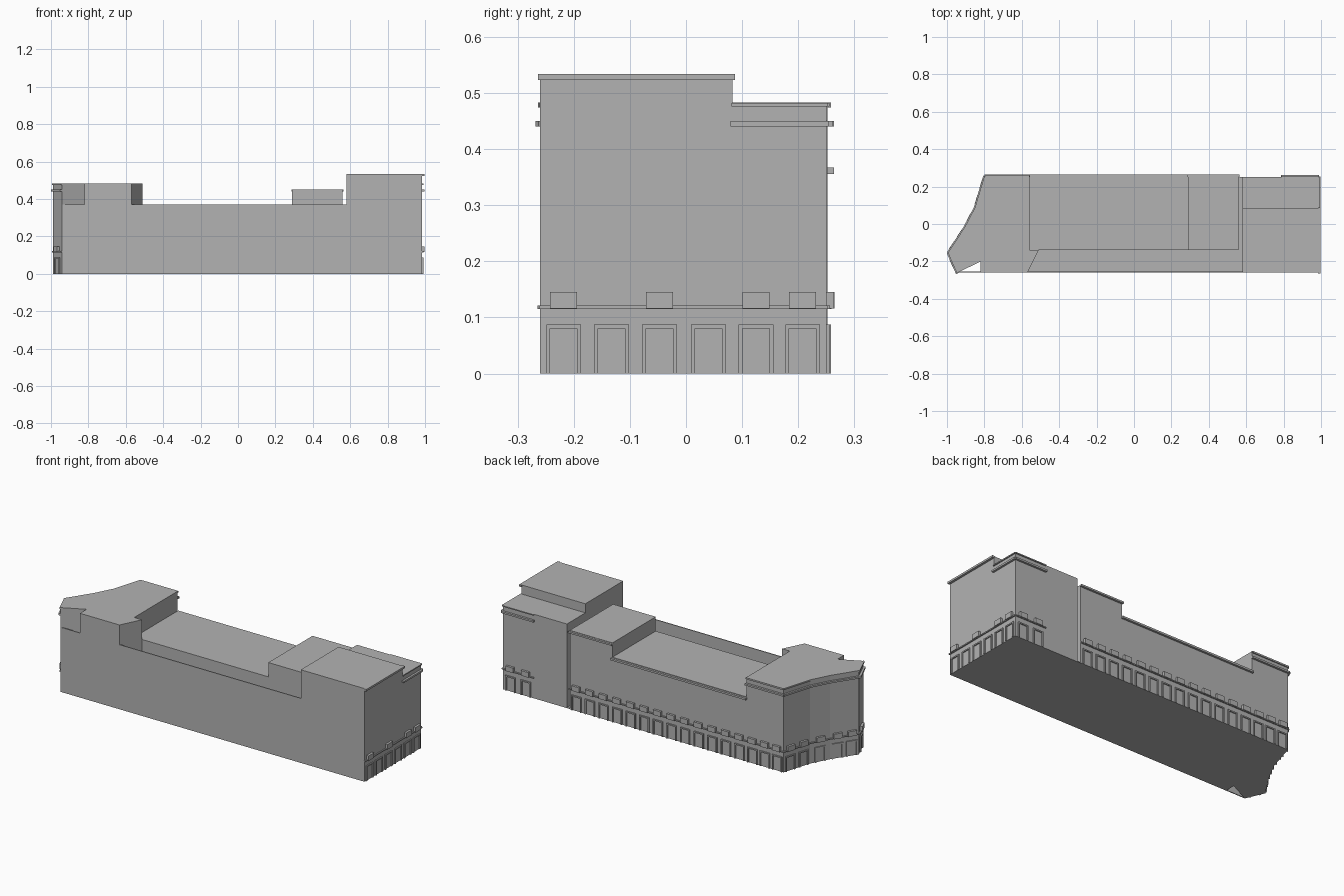
import bpy, bmesh
from mathutils import Vector

if "Cube" in bpy.data.objects:
    bpy.data.objects.remove(bpy.data.objects["Cube"])

stone = bpy.data.materials.new("grey stone")
stone.diffuse_color = (0.45, 0.45, 0.45, 1)
stone.use_nodes = True
stone.node_tree.nodes["Principled BSDF"].inputs["Base Color"].default_value = stone.diffuse_color


def finish(name, bm):
    bmesh.ops.recalc_face_normals(bm, faces=bm.faces)
    me = bpy.data.meshes.new(name)
    bm.to_mesh(me)
    bm.free()
    me.materials.append(stone)
    ob = bpy.data.objects.new(name, me)
    bpy.context.collection.objects.link(ob)
    return ob


def add_prism(bm, pts, z0, z1):
    lo = [bm.verts.new((x, y, z0)) for x, y in pts]
    hi = [bm.verts.new((x, y, z1)) for x, y in pts]
    bm.faces.new(lo[::-1])
    bm.faces.new(hi)
    n = len(pts)
    for i in range(n):
        j = (i + 1) % n
        bm.faces.new((lo[i], lo[j], hi[j], hi[i]))


def prism(name, pts, z0, z1):
    bm = bmesh.new()
    add_prism(bm, pts, z0, z1)
    return finish(name, bm)


def box(name, x0, x1, y0, y1, z0, z1):
    return prism(name, [(x0, y0), (x1, y0), (x1, y1), (x0, y1)], z0, z1)


def facade(name, a, b, openings, blocks, bands, width=0.062):
    """Trim on a wall from a to b (outside on the right-hand side).
    openings, blocks: centres as distances along the wall;
    bands: (z0, z1, depth)."""
    a, b = Vector(a), Vector(b)
    length = (b - a).length
    t = (b - a) / length
    n = Vector((t.y, -t.x))
    bm = bmesh.new()

    def bar(s0, s1, z0, z1, depth):
        p = [a + t * s0 - n * 0.002, a + t * s0 + n * depth,
             a + t * s1 + n * depth, a + t * s1 - n * 0.002]
        add_prism(bm, p, z0, z1)

    for z0, z1, d in bands:
        bar(-d * 0.3, length + d * 0.3, z0, z1, d)
    # ground-floor frames around each opening
    w = width / 2
    for s in openings:
        bar(s - w, s - w + 0.007, 0, 0.087, 0.006)
        bar(s + w - 0.007, s + w, 0, 0.087, 0.006)
        bar(s - w + 0.007, s + w - 0.007, 0.08, 0.087, 0.006)
    # projecting blocks above the string course
    for s in blocks:
        bar(s - 0.024, s + 0.024, 0.116, 0.145, 0.013)
    finish(name, bm)


def spread(length, n):
    return [length * (i + 0.5) / n for i in range(n)]


STRING = (0.115, 0.121, 0.007)
MID = (0.44, 0.45, 0.012)
TOP = (0.474, 0.483, 0.006)

# left tower with angled end, front notch and slanted inner wall
curve = [(-0.795, 0.252), (-0.845, 0.085), (-0.90, -0.02), (-0.988, -0.155), (-0.942, -0.26)]
prism("left_tower", [(-0.56, 0.252)] + curve +
      [(-0.82, -0.20), (-0.82, -0.26), (-0.57, -0.26), (-0.51, -0.14), (-0.56, -0.14)], 0, 0.483)
box("notch_front_wall", -0.942, -0.82, -0.26, -0.255, 0, 0.37)

# long middle wing and its raised end
box("middle_wing", -0.56, 0.29, -0.14, 0.252, 0, 0.37)
box("raised_wing", 0.29, 0.56, -0.14, 0.252, 0, 0.452)

# thin front wall with open light well behind it
box("front_wall", -0.57, 0.58, -0.26, -0.255, 0, 0.37)
box("light_well_floor", -0.57, 0.58, -0.26, -0.14, 0, 0.004)
box("slot_floor", 0.56, 0.58, -0.14, 0.25, 0, 0.004)

# right tower: tall front part and lower back part
box("right_tower", 0.58, 0.985, -0.26, 0.083, 0, 0.534)
box("right_tower_back", 0.58, 0.985, 0.083, 0.25, 0, 0.482)

# trim on the right end
ys = [-0.218, -0.133, -0.047, 0.04, 0.125, 0.208]
facade("right_end_trim", (0.985, -0.26), (0.985, 0.25),
       [y + 0.26 for y in ys], [ys[i] + 0.26 for i in (0, 2, 4, 5)], [STRING])
facade("right_top_cornice", (0.985, -0.26), (0.985, 0.083), [], [], [(0.523, 0.534, 0.013)])
facade("right_low_cornice", (0.985, 0.083), (0.985, 0.25), [], [], [MID, (0.476, 0.482, 0.006)])

# trim on the back
facade("right_back_trim", (0.985, 0.25), (0.79, 0.25), spread(0.195, 2), spread(0.195, 2),
       [STRING, MID, (0.476, 0.482, 0.006)])
facade("middle_back_trim", (0.56, 0.252), (-0.56, 0.252), spread(1.12, 13), spread(1.12, 13),
       [STRING])
facade("middle_back_cornice", (0.29, 0.252), (-0.56, 0.252), [], [], [(0.356, 0.367, 0.012)])
facade("raised_back_cornice", (0.56, 0.252), (0.29, 0.252), [], [], [MID])
facade("left_back_trim", (-0.56, 0.252), curve[0], spread(0.235, 3), spread(0.235, 3),
       [STRING, MID, TOP])

# trim on the angled left end
for i, count in enumerate((2, 1, 2, 1)):
    p, q = curve[i], curve[i + 1]
    s = spread((Vector(q) - Vector(p)).length, count)
    facade("left_end_trim_%d" % (i + 1), p, q, s, s, [STRING, MID, TOP])
